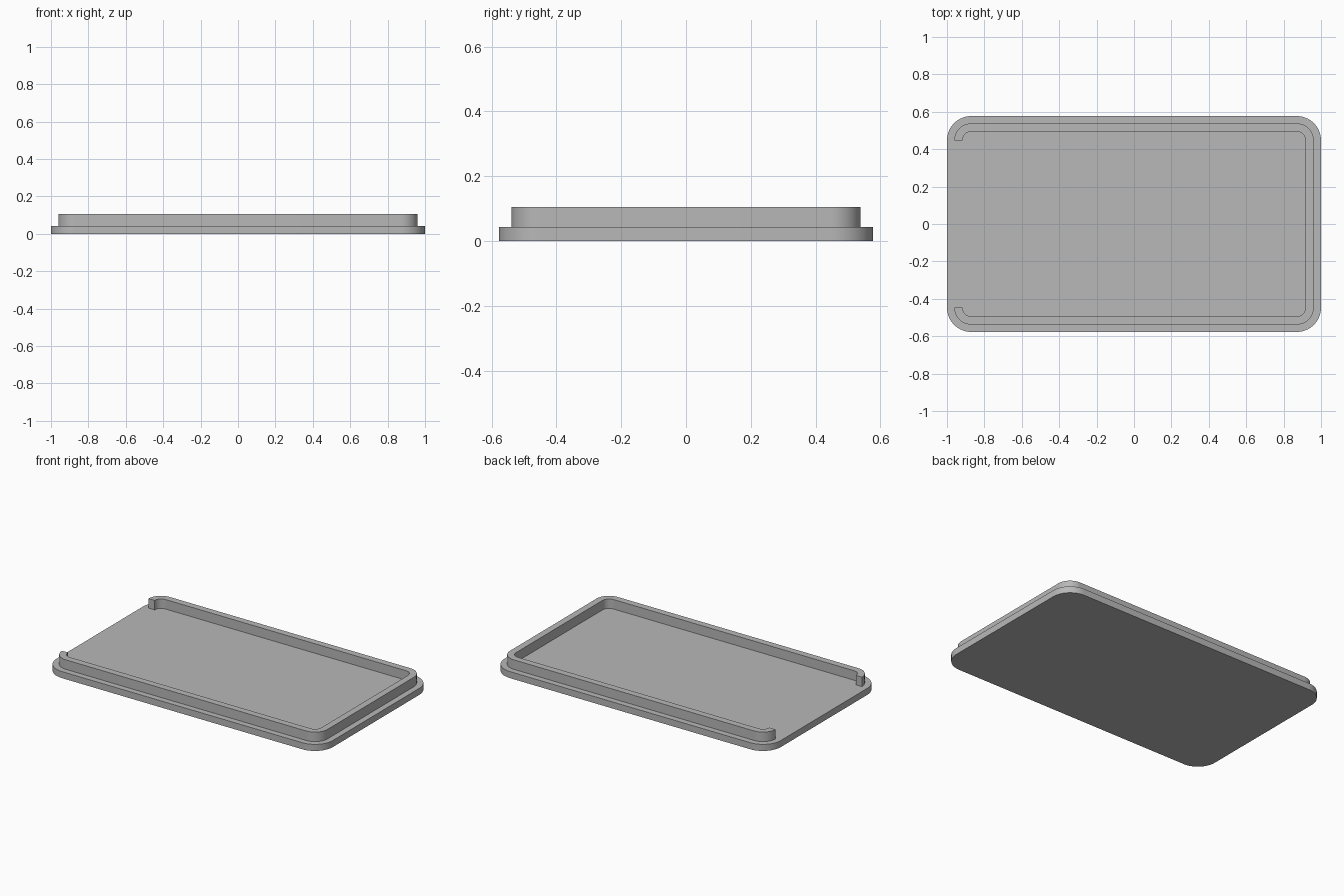
import bpy, bmesh, math

if "Cube" in bpy.data.objects:
    bpy.data.objects.remove(bpy.data.objects["Cube"], do_unlink=True)

BASE_TOP, RIM_TOP = 0.043, 0.105
CX, CY = 0.87, 0.447        # corner arc centres shared by every outline
PLATE_R, OUTER_R, INNER_R = 0.13, 0.091, 0.047
STEPS = 16

grey = bpy.data.materials.new("plain grey")
grey.use_nodes = True
colour = (0.48, 0.48, 0.48, 1)
grey.diffuse_color = colour
grey.node_tree.nodes["Principled BSDF"].inputs["Base Color"].default_value = colour


def outline(radius):
    """Rounded rectangle, counter-clockwise, starting on the -x side at the front."""
    points = []
    corners = [(-CX, -CY), (CX, -CY), (CX, CY), (-CX, CY)]
    for i, (x, y) in enumerate(corners):
        for s in range(STEPS + 1):
            a = math.pi + (i + s / STEPS) * math.pi / 2
            points.append((x + radius * math.cos(a), y + radius * math.sin(a)))
    return points


def extruded(name, points, bottom, top):
    """Solid made by raising a flat outline."""
    bm = bmesh.new()
    face = bm.faces.new([bm.verts.new((x, y, bottom)) for x, y in points])
    raised = bmesh.ops.extrude_face_region(bm, geom=[face], use_keep_orig=True)
    verts = [g for g in raised["geom"] if isinstance(g, bmesh.types.BMVert)]
    bmesh.ops.translate(bm, verts=verts, vec=(0, 0, top - bottom))
    bmesh.ops.recalc_face_normals(bm, faces=bm.faces)
    mesh = bpy.data.meshes.new(name)
    bm.to_mesh(mesh)
    bm.free()
    mesh.materials.append(grey)
    obj = bpy.data.objects.new(name, mesh)
    bpy.context.collection.objects.link(obj)
    bpy.ops.object.select_all(action="DESELECT")
    obj.select_set(True)
    bpy.context.view_layer.objects.active = obj
    bpy.ops.object.shade_smooth_by_angle(angle=math.radians(30))
    return obj


# Flat plate with rounded corners
extruded("base_plate", outline(PLATE_R), 0, BASE_TOP)

# Raised lip, open along the -x side
extruded("raised_lip", outline(OUTER_R) + outline(INNER_R)[::-1], BASE_TOP, RIM_TOP)
